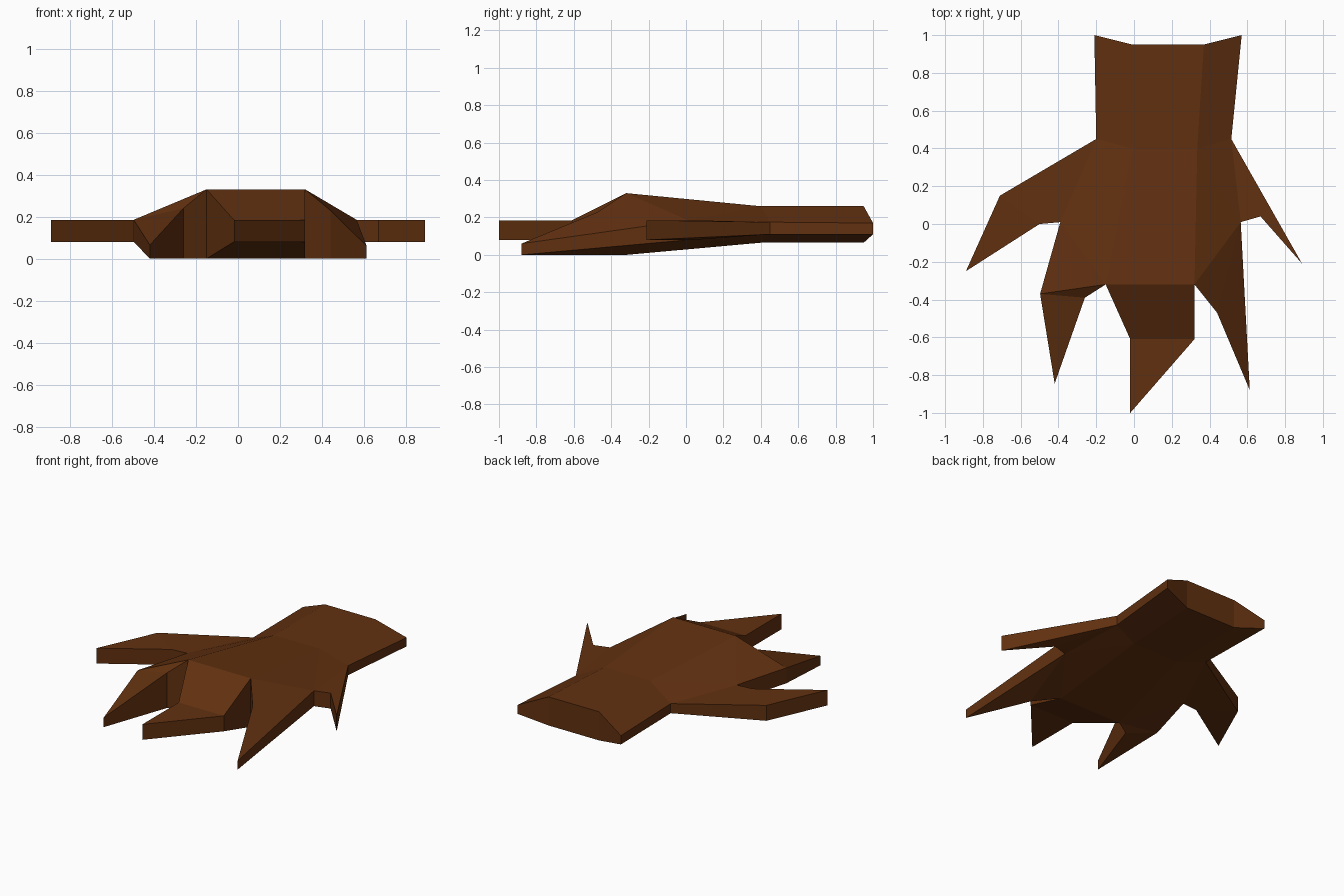
import bpy
import bmesh

if "Cube" in bpy.data.objects:
    bpy.data.objects.remove(bpy.data.objects["Cube"])

# One brown for the whole paw
brown = bpy.data.materials.new("dark_brown")
brown.diffuse_color = (0.12, 0.03, 0.005, 1)
brown.use_nodes = True
brown.node_tree.nodes["Principled BSDF"].inputs["Base Color"].default_value = brown.diffuse_color

# Profile points: x, y, underside height, top height
P = {
    # wrist
    "wl": (-.21, 1.0, .11, .17), "wa": (-.01, .95, .065, .26),
    "wb": (.37, .95, .065, .26), "wr": (.57, 1.0, .11, .17),
    "nl": (-.20, .45, .11, .175), "na": (-.01, .40, .065, .26),
    "nb": (.335, .40, .065, .26), "nr": (.515, .45, .11, .175),
    # knuckle ridge
    "ka": (-.15, -.32, 0, .33), "kb": (.32, -.32, 0, .33),
    # side claws
    "l1": (-.71, .15, .08, .185), "l2": (-.89, -.25, .08, .185),
    "l3": (-.50, 0, .08, .185), "l4": (-.39, .01, .08, .185),
    "r2": (.89, -.21, .08, .185), "r3": (.67, .04, .08, .185),
    "r4": (.565, .01, .08, .185),
    # front claws
    "a1": (-.497, -.37, .08, .185), "a2": (-.42, -.845, 0, .065),
    "a3": (-.26, -.39, 0, .24),
    "m1": (-.02, -.61, .08, .185), "m2": (-.02, -1.0, .08, .185),
    "m3": (.32, -.61, .08, .185),
    "b1": (.44, -.47, 0, .23), "b2": (.613, -.88, 0, .06),
}

# Panels shared by the top and the underside
PANELS = """wl wa na nl
wa wb nb na
wb wr nr nb
na nb kb ka
nl na l4
na ka l4
l4 ka a1
a1 ka a3
a1 a3 a2
nl l4 l3 l1
l1 l3 l2
nb nr r4
nb r4 kb
nr r2 r3
nr r3 r4
kb r4 b1
r4 b2 b1
ka kb m3 m1
m1 m3 m2"""

bm = bmesh.new()
low = {k: bm.verts.new((x, y, a)) for k, (x, y, a, b) in P.items()}
top = {k: bm.verts.new((x, y, b)) for k, (x, y, a, b) in P.items()}
edge_use = {}
for line in PANELS.splitlines():
    names = line.split()
    bm.faces.new([top[n] for n in names])
    bm.faces.new([low[n] for n in reversed(names)])
    for pair in zip(names, names[1:] + names[:1]):
        edge_use.setdefault(frozenset(pair), []).append(pair)

# Walls along every panel edge used only once
for uses in edge_use.values():
    if len(uses) == 1:
        p, q = uses[0]
        bm.faces.new((top[q], top[p], low[p], low[q]))

bmesh.ops.recalc_face_normals(bm, faces=bm.faces)
mesh = bpy.data.meshes.new("clawed_paw")
bm.to_mesh(mesh)
bm.free()
mesh.materials.append(brown)
paw = bpy.data.objects.new("clawed_paw", mesh)
bpy.context.collection.objects.link(paw)
